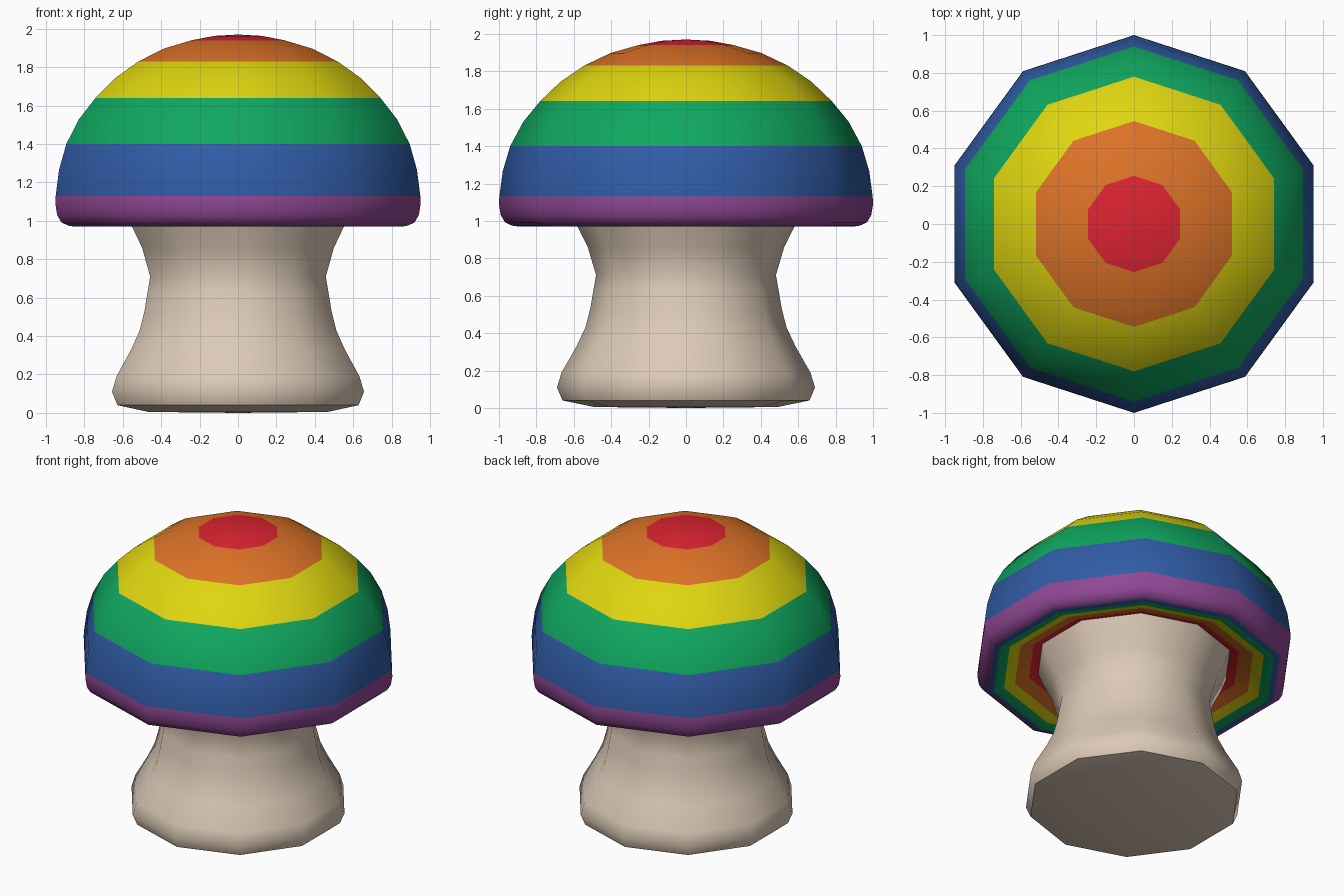
import bpy, bmesh, math

if "Cube" in bpy.data.objects:
    bpy.data.objects.remove(bpy.data.objects["Cube"])

SIDES = 10


def material(name, rgb):
    m = bpy.data.materials.new(name)
    m.diffuse_color = (*rgb, 1)
    m.use_nodes = True
    m.node_tree.nodes["Principled BSDF"].inputs["Base Color"].default_value = m.diffuse_color
    return m


cream = material("cream", (0.72, 0.59, 0.47))
rainbow = [material(n, c) for n, c in (
    ("red", (0.72, 0.017, 0.03)),
    ("orange", (0.72, 0.17, 0.02)),
    ("yellow", (0.74, 0.67, 0.005)),
    ("green", (0.005, 0.39, 0.115)),
    ("blue", (0.03, 0.107, 0.38)),
    ("purple", (0.28, 0.065, 0.30)))]


def lathe(name, profile, mats, bands=None):
    """Turn a (radius, z) profile into a ten-sided solid; bands colour each profile step."""
    bm = bmesh.new()
    rings = []
    for r, z in profile:
        if r == 0:
            rings.append([bm.verts.new((0, 0, z))] * SIDES)
        else:
            angles = [math.pi / 2 + 2 * math.pi * i / SIDES for i in range(SIDES)]
            rings.append([bm.verts.new((r * math.cos(a), r * math.sin(a), z)) for a in angles])
    for s, (a, b) in enumerate(zip(rings, rings[1:])):
        for i in range(SIDES):
            j = (i + 1) % SIDES
            corners = list(dict.fromkeys((a[i], a[j], b[j], b[i])))
            bm.faces.new(corners).material_index = bands[s] if bands else 0
    bmesh.ops.recalc_face_normals(bm, faces=bm.faces)
    me = bpy.data.meshes.new(name)
    bm.to_mesh(me)
    bm.free()
    for m in mats:
        me.materials.append(m)
    ob = bpy.data.objects.new(name, me)
    bpy.context.collection.objects.link(ob)
    bpy.context.view_layer.objects.active = ob
    ob.select_set(True)
    bpy.ops.object.shade_smooth_by_angle(angle=math.radians(40))
    ob.select_set(False)
    return ob


# Stem: rounded foot, waist, flare into the cap
lathe("stem", [(0, 0), (0.49, 0.005), (0.66, 0.04), (0.69, 0.11), (0.665, 0.19),
               (0.585, 0.33), (0.538, 0.43), (0.512, 0.53), (0.495, 0.63),
               (0.481, 0.71), (0.525, 0.86), (0.58, 0.97), (0.615, 1.06)], [cream])

# Cap: dome, rounded rim and hollowed underside, each step (radius, z, band below it)
cap = [(0, 1.97, 0), (0.13, 1.963, 0), (0.255, 1.94, 1), (0.405, 1.897, 1),
       (0.545, 1.83, 2), (0.67, 1.745, 2), (0.78, 1.64, 3), (0.87, 1.53, 3),
       (0.94, 1.40, 4), (0.98, 1.265, 4), (0.998, 1.13, 5), (1.0, 1.09, 5),
       (0.99, 1.03, 5), (0.967, 0.992, 5), (0.93, 0.975, 4), (0.895, 0.97, 3),
       (0.83, 0.985, 2), (0.76, 1.005, 1), (0.67, 1.035, 0), (0.59, 1.06, 0)]
lathe("cap", [p[:2] for p in cap], rainbow, [p[2] for p in cap])
